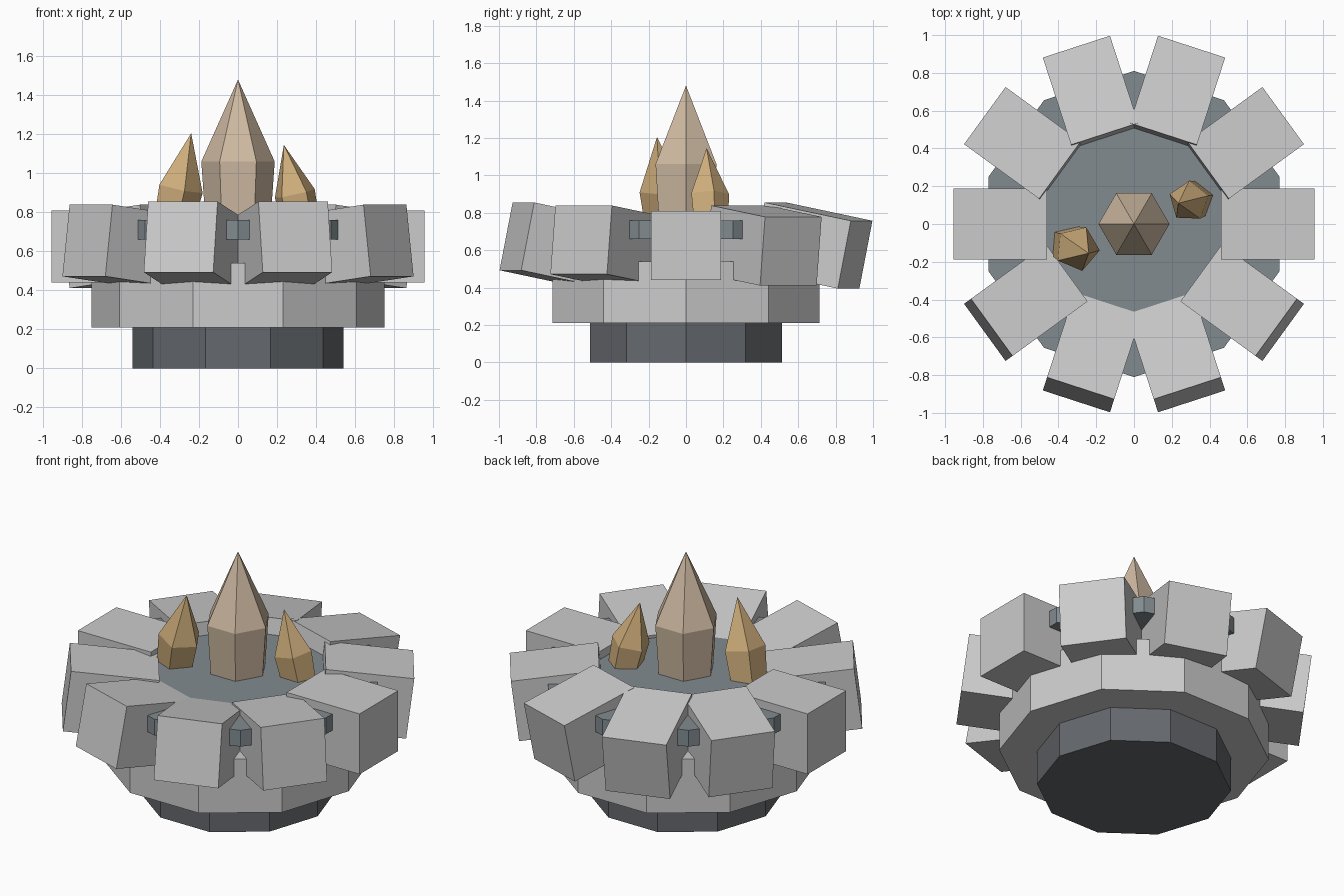
import bpy, bmesh
from math import sin, cos, pi, radians
from mathutils import Vector, Matrix

if "Cube" in bpy.data.objects:
    bpy.data.objects.remove(bpy.data.objects["Cube"])


def material(name, rgb):
    m = bpy.data.materials.new(name)
    m.diffuse_color = (*rgb, 1)
    m.use_nodes = True
    m.node_tree.nodes["Principled BSDF"].inputs["Base Color"].default_value = m.diffuse_color
    return m


slate = material("dark_slate", (0.13, 0.14, 0.155))
blue = material("blue_stone", (0.22, 0.26, 0.28))
cream = material("cream_crystal", (0.62, 0.49, 0.36))
gold = material("gold_crystal", (0.62, 0.42, 0.20))


def finish(name, bm, mat=None):
    bmesh.ops.recalc_face_normals(bm, faces=bm.faces)
    me = bpy.data.meshes.new(name)
    bm.to_mesh(me)
    bm.free()
    ob = bpy.data.objects.new(name, me)
    bpy.context.collection.objects.link(ob)
    if mat:
        me.materials.append(mat)
    return ob


def lathe(name, sides, profile, mat=None, phase=0.0, tip=None):
    """Stack of polygon rings (radius, height), flat or pointed on top."""
    bm = bmesh.new()
    rings = [[bm.verts.new((r * cos(phase + 2 * pi * i / sides),
                            r * sin(phase + 2 * pi * i / sides), z))
              for i in range(sides)] for r, z in profile]
    bm.faces.new(rings[0][::-1])
    for a, b in zip(rings, rings[1:]):
        for i in range(sides):
            j = (i + 1) % sides
            bm.faces.new((a[i], a[j], b[j], b[i]))
    if tip is None:
        bm.faces.new(rings[-1])
    else:
        t = bm.verts.new((0, 0, tip))
        for i in range(sides):
            bm.faces.new((rings[-1][i], rings[-1][(i + 1) % sides], t))
    return finish(name, bm, mat)


# Stepped ten-sided base and the inner floor
lathe("base_foot", 10, [(0.54, 0), (0.54, 0.21)], slate)
lathe("base_tier", 10, [(0.75, 0.21), (0.75, 0.54)])
lathe("bowl_floor", 10, [(0.81, 0.66), (0.81, 0.76)], blue, radians(18))

# Ring of stones: front ones tip up at the rim, back ones tip down
for k in range(10):
    a = k * pi / 5
    bm = bmesh.new()
    bmesh.ops.create_cube(bm, size=1)
    bmesh.ops.scale(bm, vec=(0.495, 0.374, 0.37), verts=bm.verts)
    ob = finish("rim_stone", bm)
    ob.matrix_world = (Matrix.Translation((0.708 * cos(a), 0.708 * sin(a), 0.625))
                       @ Matrix.Rotation(a, 4, 'Z')
                       @ Matrix.Rotation(radians(12) * sin(a), 4, 'Y'))

# Upright centre crystal
lathe("centre_crystal", 6, [(0.163, 0.70), (0.188, 1.06)], cream, 0, 1.48)


# Leaning side crystals: shoulder centre, apex, radius, twist
def side_crystal(name, shoulder, apex, r, phase):
    s, t = Vector(shoulder), Vector(apex)
    axis = t - s
    ob = lathe(name, 5, [(r * 0.87, -0.22), (r, 0)], gold, radians(phase), axis.length)
    q = Vector((0, 0, 1)).rotation_difference(axis)
    ob.matrix_world = Matrix.Translation(s) @ q.to_matrix().to_4x4()


side_crystal("left_crystal", (-0.30, -0.13, 0.925), (-0.24, -0.155, 1.205), 0.122, -5)
side_crystal("right_crystal", (0.29, 0.12, 0.895), (0.235, 0.11, 1.145), 0.11, 16)
